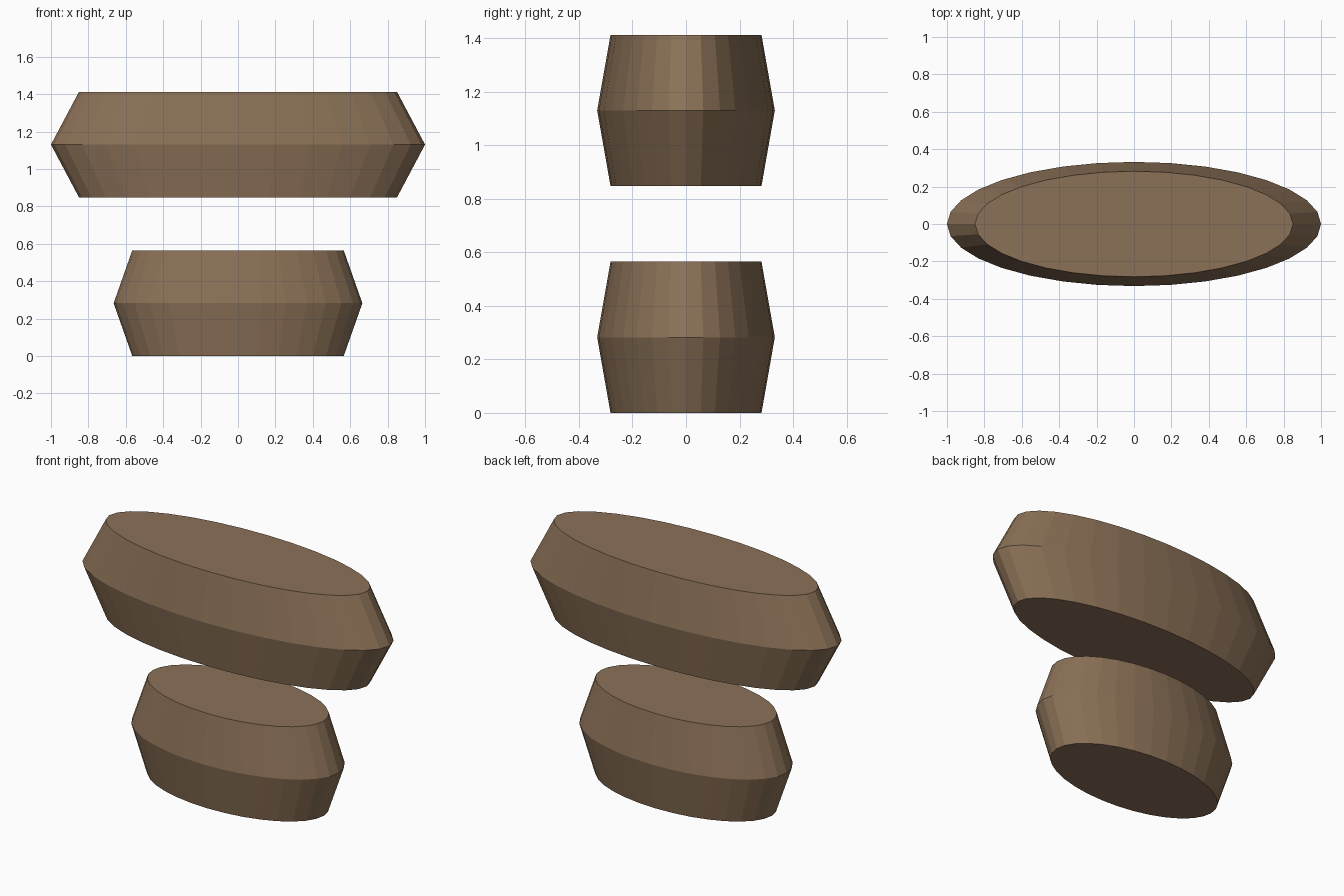
import bpy, bmesh, math

if "Cube" in bpy.data.objects:
    bpy.data.objects.remove(bpy.data.objects["Cube"])

SIDES = 32
TAPER = 0.85  # rim size relative to the waist

brown = bpy.data.materials.new("brown")
brown.diffuse_color = (0.26, 0.165, 0.095, 1)
brown.use_nodes = True
brown.node_tree.nodes["Principled BSDF"].inputs["Base Color"].default_value = brown.diffuse_color


def oval_drum(name, rx, ry, z0, z1):
    """Elliptical drum, widest at mid height, with flat capped ends."""
    bm = bmesh.new()
    rings = []
    for z, s in ((z0, TAPER), ((z0 + z1) / 2, 1.0), (z1, TAPER)):
        angles = [2 * math.pi * i / SIDES for i in range(SIDES)]
        rings.append([bm.verts.new((rx * s * math.cos(a), ry * s * math.sin(a), z))
                      for a in angles])
    for low, high in zip(rings, rings[1:]):
        for i in range(SIDES):
            j = (i + 1) % SIDES
            bm.faces.new((low[i], low[j], high[j], high[i]))
    bm.faces.new(rings[0][::-1])
    bm.faces.new(rings[-1])
    mesh = bpy.data.meshes.new(name)
    bm.to_mesh(mesh)
    bm.free()
    mesh.materials.append(brown)
    obj = bpy.data.objects.new(name, mesh)
    bpy.context.collection.objects.link(obj)


# narrow lower drum and wide floating upper drum
oval_drum("lower_drum", 0.665, 0.332, 0.0, 0.565)
oval_drum("upper_drum", 1.0, 0.332, 0.848, 1.413)
